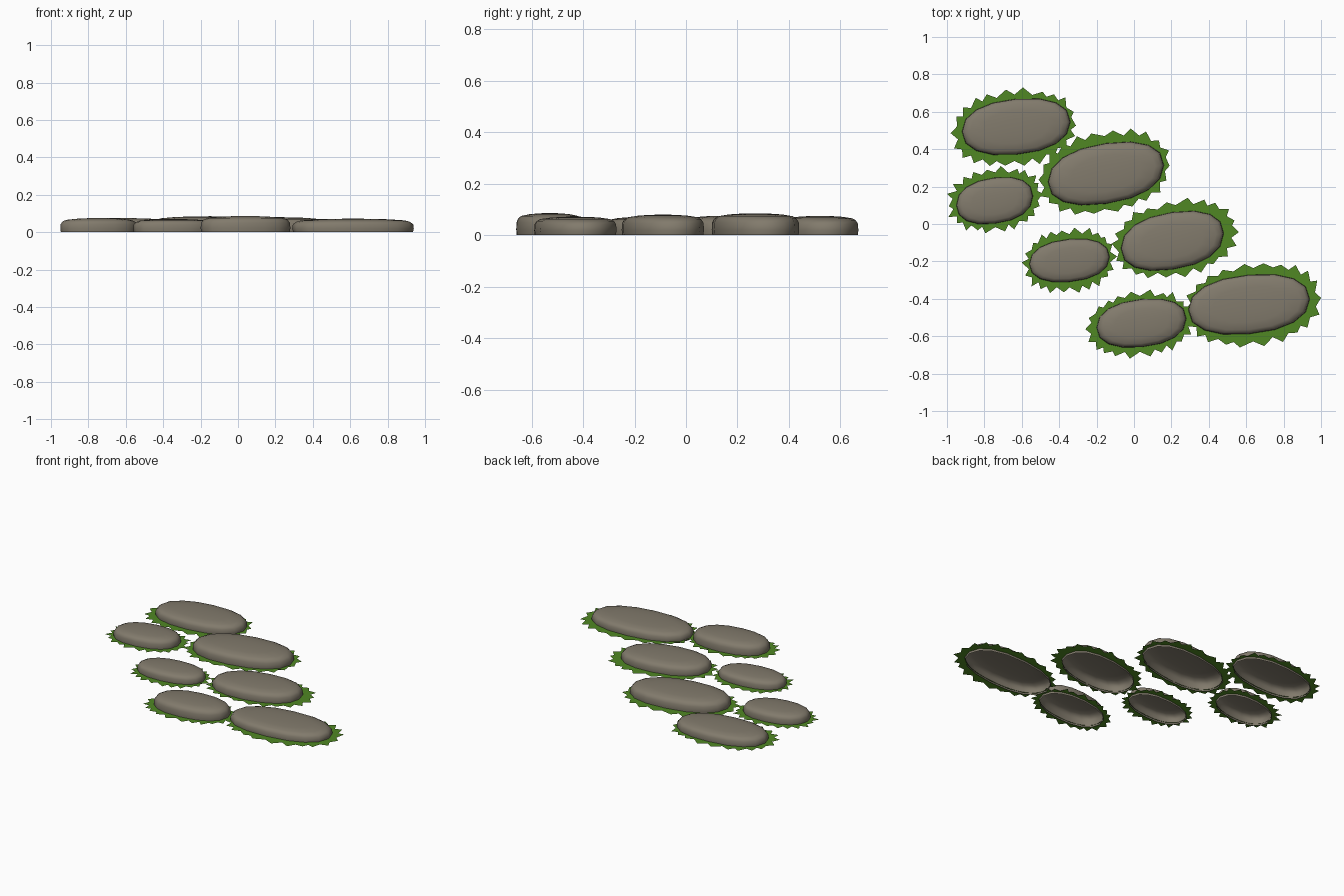
import bpy, bmesh, math, random

if "Cube" in bpy.data.objects:
    bpy.data.objects.remove(bpy.data.objects["Cube"])

random.seed(4)


def material(name, col):
    m = bpy.data.materials.new(name)
    m.diffuse_color = (*col, 1)
    m.use_nodes = True
    m.node_tree.nodes["Principled BSDF"].inputs["Base Color"].default_value = m.diffuse_color
    return m


STONE = material("grey_stone", (0.222, 0.196, 0.150))
GRASS = material("green_grass", (0.080, 0.245, 0.017))


def fit(pts, box):
    """Stretch 2D points to fill box = (x0, x1, y0, y1)."""
    xs, ys = [p[0] for p in pts], [p[1] for p in pts]
    x0, x1, y0, y1 = box
    return [(x0 + (x - min(xs)) / (max(xs) - min(xs)) * (x1 - x0),
             y0 + (y - min(ys)) / (max(ys) - min(ys)) * (y1 - y0)) for x, y in pts]


def outline(box, skew, n, power=0.88):
    """Squarish oval, leaning up to the right."""
    a, b = (box[1] - box[0]) / 2, (box[3] - box[2]) / 2
    pts = []
    for i in range(n):
        t = math.tau * i / n
        c, s = math.cos(t), math.sin(t)
        x = a * math.copysign(abs(c) ** power, c)
        y = b * math.copysign(abs(s) ** power, s)
        pts.append((x, y + skew * x))
    return fit(pts, box)


def finish(name, bm, mat):
    me = bpy.data.meshes.new(name)
    bm.to_mesh(me)
    bm.free()
    me.materials.append(mat)
    ob = bpy.data.objects.new(name, me)
    bpy.context.collection.objects.link(ob)
    return ob


def bridge(bm, lo, hi):
    n = len(lo)
    for i in range(n):
        j = (i + 1) % n
        bm.faces.new((lo[i], lo[j], hi[j], hi[i]))


def make_stone(name, box, skew, h):
    # open-bottomed pebble: upright side, rounded shoulder, shallow dome
    pts = outline(box, skew, 16)
    cx, cy = (box[0] + box[1]) / 2, (box[2] + box[3]) / 2
    bm = bmesh.new()
    prev = None
    for r, z in ((0.985, 0), (1, 0.25), (0.99, 0.58), (0.94, 0.76),
                 (0.85, 0.87), (0.6, 0.95), (0.3, 0.99)):
        ring = [bm.verts.new((cx + (x - cx) * r, cy + (y - cy) * r, z * h)) for x, y in pts]
        if prev:
            bridge(bm, prev, ring)
        prev = ring
    top = bm.verts.new((cx, cy, h))
    for i in range(len(prev)):
        bm.faces.new((prev[i], prev[(i + 1) % len(prev)], top))
    for f in bm.faces:
        f.smooth = True
    finish(name, bm, STONE)


def make_grass(name, box, gbox, skew):
    # flat jagged collar of grass around the stone
    n = 44
    inner = outline(box, skew, n)
    cx, cy = (box[0] + box[1]) / 2, (box[2] + box[3]) / 2
    a, b = (box[1] - box[0]) / 2, (box[3] - box[2]) / 2
    outer = []
    for i, (x, y) in enumerate(inner):
        nx, ny = math.cos(math.tau * i / n) / a, math.sin(math.tau * i / n) / b
        k = math.hypot(nx, ny)
        nx, ny = nx / k, ny / k
        tip = i % 2 == 0
        m = random.uniform(0.048, 0.068) if tip else random.uniform(0.026, 0.034)
        lean = random.uniform(-0.015, 0.015) if tip else 0
        outer.append((x + nx * m - ny * lean, y + ny * m + nx * lean))
    outer = fit(outer, gbox)
    z = 0.012
    bm = bmesh.new()
    vo = [bm.verts.new((x, y, z)) for x, y in outer]
    vi = [bm.verts.new((cx + (x - cx) * 0.97, cy + (y - cy) * 0.97, z)) for x, y in inner]
    bridge(bm, vo, vi)
    finish(name, bm, GRASS)


# stone bounds, grass bounds, lean, height
STONES = [
    ((-0.92, -0.34, 0.37, 0.67), (-0.98, -0.31, 0.31, 0.73), 0.09, 0.075),
    ((-0.46, 0.16, 0.10, 0.44), (-0.51, 0.19, 0.05, 0.51), 0.15, 0.085),
    ((-0.95, -0.54, 0.00, 0.25), (-1.00, -0.49, -0.05, 0.31), 0.12, 0.075),
    ((-0.56, -0.13, -0.31, -0.08), (-0.60, -0.09, -0.37, -0.02), 0.09, 0.070),
    ((-0.07, 0.48, -0.25, 0.07), (-0.12, 0.56, -0.29, 0.14), 0.15, 0.080),
    ((-0.20, 0.28, -0.66, -0.40), (-0.26, 0.31, -0.72, -0.35), 0.10, 0.086),
    ((0.29, 0.94, -0.59, -0.27), (0.27, 1.00, -0.66, -0.21), 0.09, 0.072),
]
for i, (box, gbox, skew, h) in enumerate(STONES, 1):
    make_stone(f"stepping_stone_{i}", box, skew, h)
    make_grass(f"grass_collar_{i}", box, gbox, skew)
